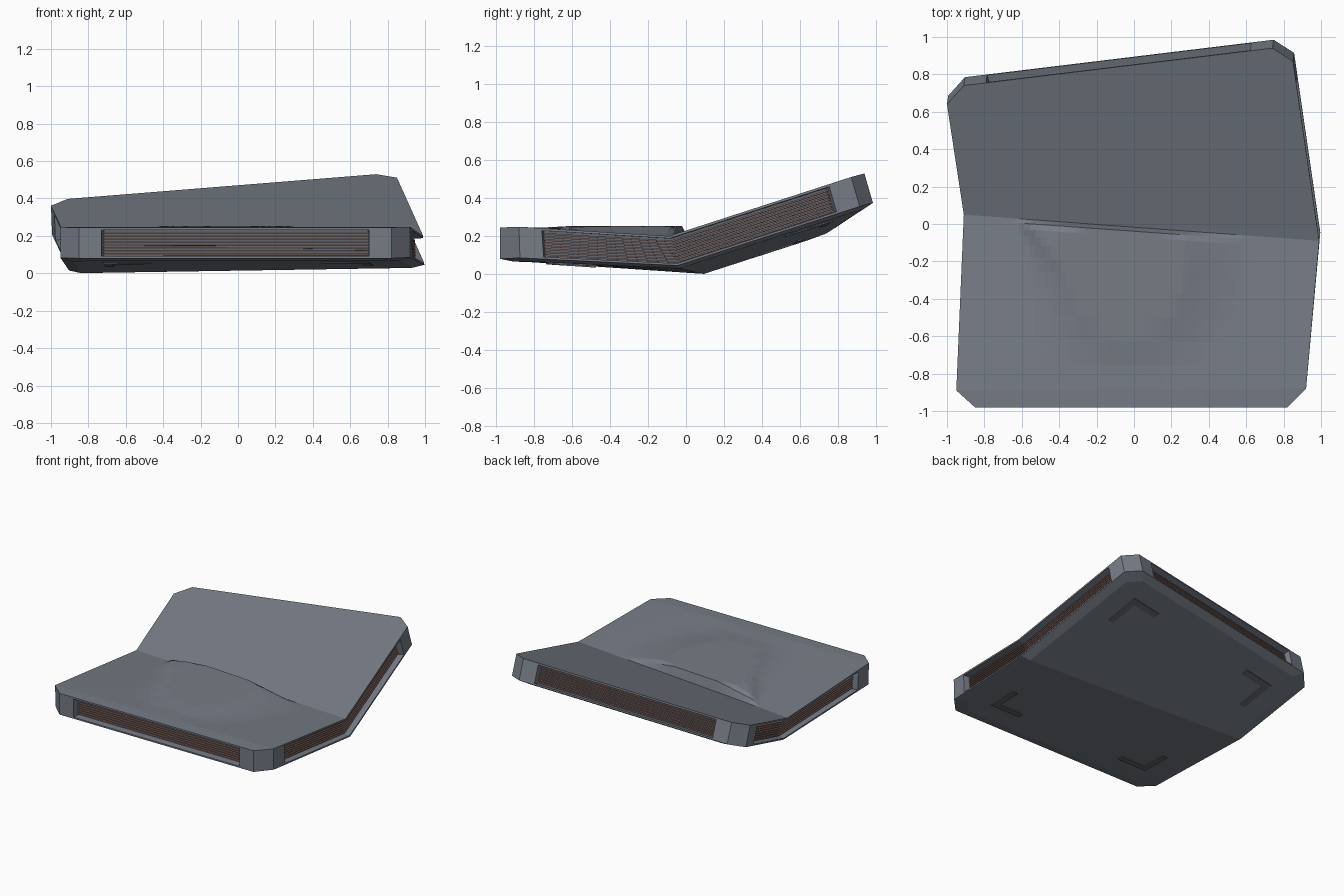
import bpy
from mathutils import Vector

if "Cube" in bpy.data.objects:
    bpy.data.objects.remove(bpy.data.objects["Cube"])

# matching left / right outline stations, front to back, in top-surface coordinates
LEFT = [(-.85, -.98), (-.95, -.89), (-.91, .05), (-1.0, .64), (-.91, .74)]
RIGHT = [(.82, -.98), (.92, -.88), (.99, -.09), (.85, .87), (.74, .94)]
STEPS = [[0, 1], [.15, .3, .45, .6, .7, .78, .85, .9, .94, .975, 1], [.03, .2, .4, .6, .8, 1], [1]]


def clamp(v):
    return max(0.0, min(1.0, v))


def crease_y(x):
    return .05 - .0737 * (x + .91)


def top_height(x, y, bulged):
    """Front half sinks to the crease, rear half rises from it."""
    yc = crease_y(x)
    if y >= yc:
        return .19 + .04 * x + .33 * y
    zc = .19 + .04 * x + .33 * yc
    s = (yc - y) / (yc + .98)
    z = zc + (.255 - zc) * s
    if y < -.88:
        z -= .1 * (-.88 - y)
    if bulged:
        d = yc - y
        r = ((x + .08) ** 2 + (y + .15) ** 2) ** .5
        f = clamp(1 - r / .72)
        b = .075 * f * f * (3 - 2 * f) * 1.3 * clamp(d / .03)
        b += .02 * clamp(d / .03) * clamp(1 - d / .25) * clamp((.62 - x) / .6)
        b *= clamp((x + .62) / (.03 + .8 * d))
        z = min(z + b, max(z, .252))
    return z


def place(x, y, t, bulged=False):
    """Bent-slab space: t = 1 is the top skin, t = 0 the lower rim."""
    yc = crease_y(x)
    w = 1 if y >= yc else 1 - clamp((yc - y) / (yc + .98))
    off = Vector((.006 * w, .045 * w, -.165 + .01 * w))
    return Vector((x, y, top_height(x, y, bulged))) + off * (1 - t)


def make(name, verts, faces, mat=None):
    me = bpy.data.meshes.new(name)
    me.from_pydata([tuple(v) for v in verts], [], faces)
    me.update()
    ob = bpy.data.objects.new(name, me)
    bpy.context.collection.objects.link(ob)
    if mat:
        me.materials.append(mat)
    return ob


def rows():
    out = []
    for i, steps in enumerate(STEPS):
        for f in steps:
            out.append((Vector(LEFT[i]).lerp(Vector(LEFT[i + 1]), f),
                        Vector(RIGHT[i]).lerp(Vector(RIGHT[i + 1]), f)))
    return out


def sheet(name, layers, cols, mat=None, bulged=False):
    """Closed slab through layers of (t, plan scale), lowest first."""
    rr = rows()
    n, m = len(rr), cols + 1
    verts, faces = [], []
    for k, (t, sc) in enumerate(layers):
        for a, b in rr:
            for j in range(m):
                p = a.lerp(b, j / cols) * sc
                verts.append(place(p.x, p.y, t, bulged and k == len(layers) - 1))
    size = n * m
    rim = [j for j in range(m)] + [i * m + cols for i in range(1, n)]
    rim += [(n - 1) * m + j for j in range(cols - 1, -1, -1)]
    rim += [i * m for i in range(n - 2, 0, -1)]
    last = (len(layers) - 1) * size
    for i in range(n - 1):
        for j in range(cols):
            q = [i * m + j, i * m + j + 1, (i + 1) * m + j + 1, (i + 1) * m + j]
            faces.append(q[::-1])
            faces.append([v + last for v in q])
    for k in range(len(layers) - 1):
        for a, b in zip(rim, rim[1:] + rim[:1]):
            faces.append([k * size + a, k * size + b, (k + 1) * size + b, (k + 1) * size + a])
    ob = make(name, verts, faces, mat)
    # remove the unused inner points of middle layers
    import bmesh
    bm = bmesh.new()
    bm.from_mesh(ob.data)
    bmesh.ops.delete(bm, geom=[v for v in bm.verts if not v.link_faces], context='VERTS')
    bm.to_mesh(ob.data)
    bm.free()
    return ob


def prism(name, poly, t0, t1, mat=None):
    n = len(poly)
    verts = [place(p.x, p.y, t) for t in (t0, t1) for p in poly]
    faces = [list(range(n))[::-1], [n + i for i in range(n)]]
    faces += [[i, (i + 1) % n, n + (i + 1) % n, n + i] for i in range(n)]
    return make(name, verts, faces, mat)


def material(name, rgb):
    m = bpy.data.materials.new(name)
    m.diffuse_color = (*rgb, 1)
    m.use_nodes = True
    m.node_tree.nodes["Principled BSDF"].inputs["Base Color"].default_value = m.diffuse_color
    return m


slate = material("slate_metal", (.18, .2, .235))
dark = material("dark_underside", (.12, .13, .15))
rust = material("rusty_layer", (.3, .19, .17))

# top and bottom armour skins
sheet("top_skin", [(.92, 1), (1, 1)], 64, slate, True)
sheet("bottom_skin", [(-.1, .93), (0, 1), (.07, 1)], 16, slate)

# recessed core and its stacked layers
sheet("inner_core", [(.03, .93), (.95, .93)], 12, dark)
for i in range(8):
    t = .1 + i * .1
    sheet(f"core_layer_{i + 1}", [(t, .955), (t + .05, .955)], 8, rust)

# corner posts and L-shaped pads underneath
ring = [Vector(p) for p in (LEFT[0], RIGHT[0], RIGHT[1], RIGHT[2], RIGHT[3],
                            RIGHT[4], LEFT[4], LEFT[3], LEFT[2], LEFT[1])]
for name, i in (("front_right", 1), ("back_right", 4), ("back_left", 6), ("front_left", 9)):
    a, b = ring[i], ring[(i + 1) % 10]
    back = (ring[i - 1] - a).normalized()
    ahead = (ring[(i + 2) % 10] - b).normalized()
    mid = (a + b) / 2
    prism(name + "_post", [a + back * .12, a, b, b + ahead * .12,
                           b + ahead * .14 + back * .14, a + back * .14 + ahead * .14],
          .03, .95, slate)
    c, w, arm = mid * .8, .045, .25
    prism(name + "_pad", [c + back * arm, c, c + ahead * arm, c + ahead * arm + back * w,
                          c + ahead * w + back * w, c + back * arm + ahead * w],
          -.14, -.05, dark)
